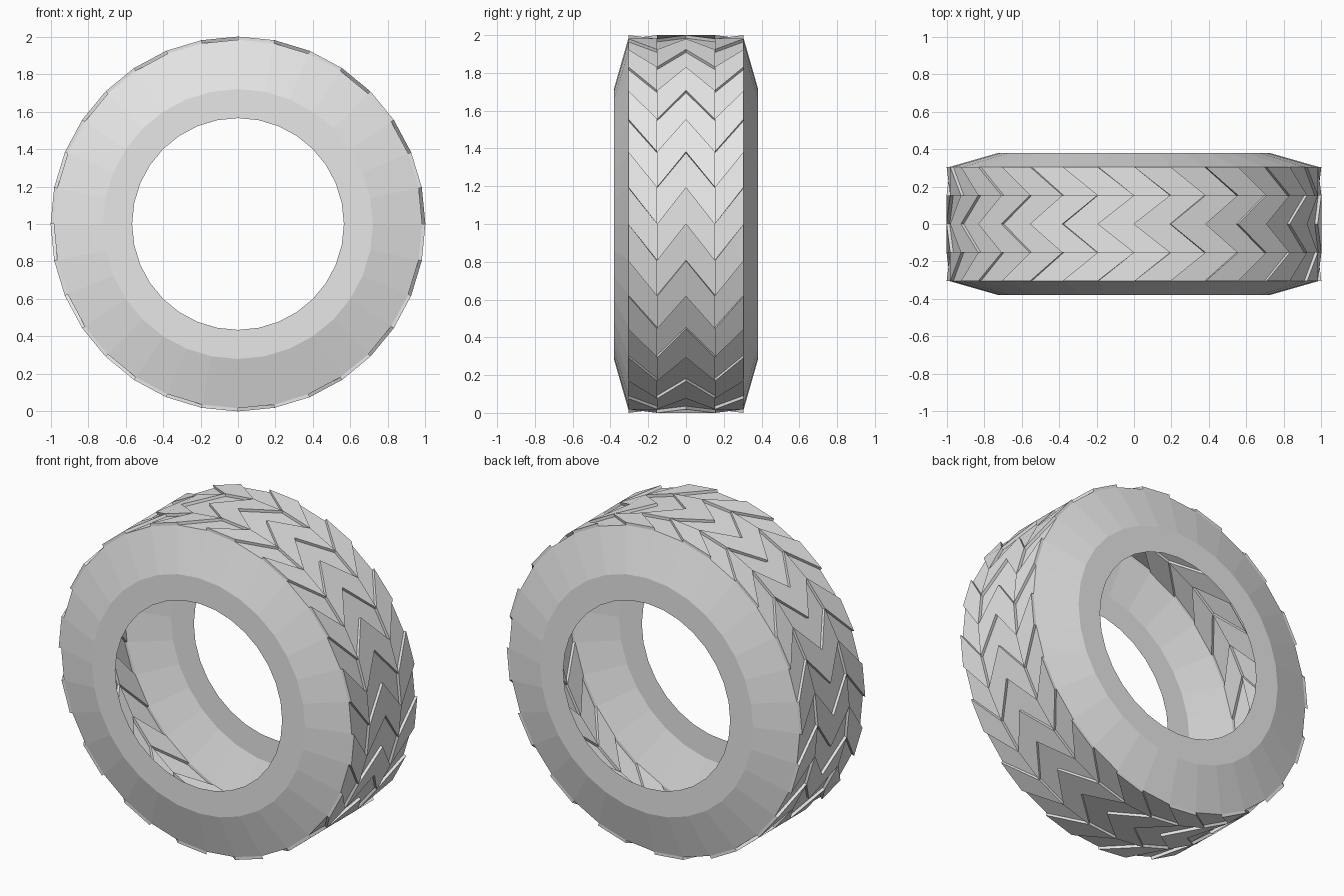
import bpy, bmesh, math
from mathutils import Vector

cube = bpy.data.objects.get("Cube")
if cube:
    bpy.data.objects.remove(cube)

SEGMENTS = 32
BASE_R, BLOCK_H = 0.983, 0.017      # tread floor radius, raised block height
EDGE_Y, STRIP_Y = 0.305, 0.153      # tread half width, strip seam
SIDE_Y, SHOULDER_R, HOLE_R = 0.38, 0.72, 0.565

grey = bpy.data.materials.new("rubber_grey")
grey.use_nodes = True
colour = (0.8, 0.8, 0.8, 1)
grey.diffuse_color = colour
grey.node_tree.nodes["Principled BSDF"].inputs["Base Color"].default_value = colour


def ring_point(step, radius, y):
    """Point on a wheel ring, counted anticlockwise from +x."""
    a = step * math.tau / SEGMENTS
    return Vector((radius * math.cos(a), y, 1 + radius * math.sin(a)))


def make_object(name, quads):
    bm = bmesh.new()
    for quad in quads:
        bm.faces.new([bm.verts.new(p) for p in quad])
    bmesh.ops.remove_doubles(bm, verts=bm.verts, dist=0.0005)
    mesh = bpy.data.meshes.new(name)
    bm.to_mesh(mesh)
    bm.free()
    mesh.materials.append(grey)
    obj = bpy.data.objects.new(name, mesh)
    bpy.context.collection.objects.link(obj)
    return obj


# Sidewalls: flat inner ring and sloping shoulder
def sidewall(name, side):
    profile = [(HOLE_R, SIDE_Y), (SHOULDER_R, SIDE_Y), (BASE_R, EDGE_Y)]
    quads = []
    for (r0, y0), (r1, y1) in zip(profile, profile[1:]):
        for i in range(SEGMENTS):
            quad = [ring_point(i, r0, side * y0), ring_point(i, r1, side * y1),
                    ring_point(i + 1, r1, side * y1), ring_point(i + 1, r0, side * y0)]
            quads.append(quad if side > 0 else quad[::-1])
    make_object(name, quads)


sidewall("front_sidewall", -1)
sidewall("back_sidewall", 1)


# Tread strips: slanted quads, every second one raised as a block with walls
def tread_strip(name, side, y_tip, y_seam, raised_parity):
    quads = []
    for i in range(SEGMENTS):
        spots = [(i, side * y_tip), (i, side * y_seam),
                 (i - 1, side * y_seam), (i - 1 + 2 * 1, side * y_tip)]
        # corner order round the slanted quad, split along the short diagonal
        spots = [spots[0], spots[2], spots[1], spots[3]]
        if side * (y_tip - y_seam) < 0:
            spots = [spots[0], spots[3], spots[2], spots[1]]
        floor = [ring_point(s, BASE_R, y) for s, y in spots]
        if i % 2 != raised_parity:
            quads.append(floor)
            continue
        top = [ring_point(s, BASE_R + BLOCK_H, y) for s, y in spots]
        quads.append(top)
        for a in range(4):
            b = (a + 1) % 4
            quads.append([floor[a], floor[b], top[b], top[a]])
    make_object(name, quads)


for label, side in (("front", -1), ("back", 1)):
    tread_strip(label + "_centre_tread", side, 0.0, STRIP_Y, 0)
    tread_strip(label + "_outer_tread", side, EDGE_Y, STRIP_Y, 1)
